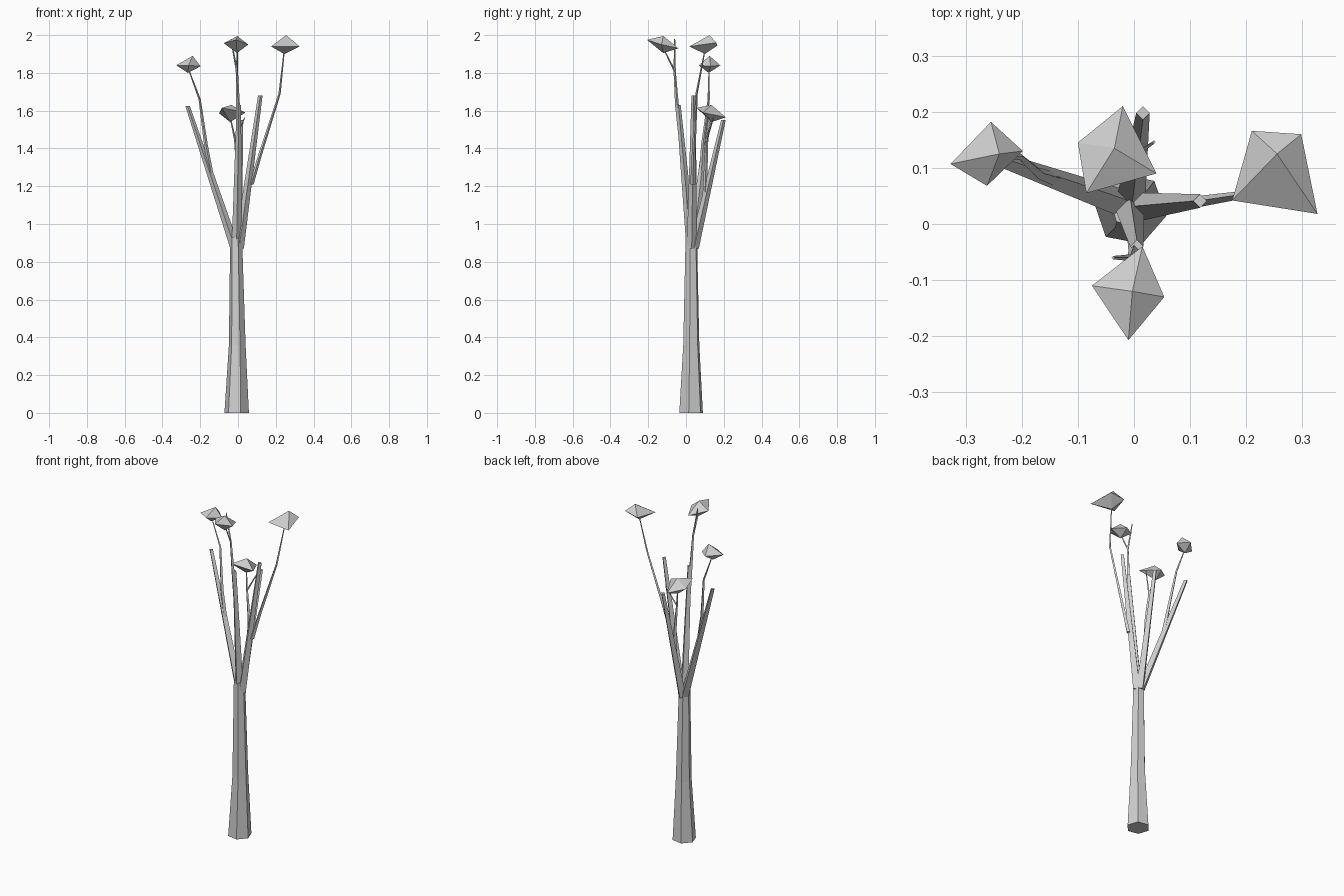
import bpy
import bmesh
from math import sin, cos, tau, radians
from mathutils import Vector

default_cube = bpy.data.objects.get("Cube")
if default_cube:
    bpy.data.objects.remove(default_cube, do_unlink=True)

# Single flat colour
grey = bpy.data.materials.new("light grey")
grey.use_nodes = True
grey.diffuse_color = (0.63, 0.63, 0.63, 1)
shader = next(n for n in grey.node_tree.nodes if n.type == 'BSDF_PRINCIPLED')
shader.inputs["Base Color"].default_value = grey.diffuse_color


def finish(name, bm):
    """Turn a bmesh into a flat shaded object in the scene."""
    bmesh.ops.recalc_face_normals(bm, faces=bm.faces)
    mesh = bpy.data.meshes.new(name)
    bm.to_mesh(mesh)
    bm.free()
    mesh.materials.append(grey)
    obj = bpy.data.objects.new(name, mesh)
    bpy.context.collection.objects.link(obj)
    return obj


def limb(name, path, radii, sides=4, turn=0.0):
    """Tapered, capped tube through the path with level rings."""
    bm = bmesh.new()
    rings = []
    for point, radius in zip(path, radii):
        ring = []
        for i in range(sides):
            a = turn + tau * i / sides
            offset = Vector((cos(a), sin(a), 0)) * radius
            ring.append(bm.verts.new(Vector(point) + offset))
        rings.append(ring)
    for low, high in zip(rings, rings[1:]):
        for i in range(sides):
            j = (i + 1) % sides
            bm.faces.new((low[i], low[j], high[j], high[i]))
    bm.faces.new(rings[0][::-1])
    bm.faces.new(rings[-1])
    return finish(name, bm)


def leaf_clump(name, base, apex, rim):
    """Irregular eight sided gem: four rim corners between two points."""
    bm = bmesh.new()
    bottom, top = bm.verts.new(base), bm.verts.new(apex)
    corners = [bm.verts.new(p) for p in rim]
    for i, a in enumerate(corners):
        b = corners[(i + 1) % len(corners)]
        bm.faces.new((a, b, top))
        bm.faces.new((b, a, bottom))
    return finish(name, bm)


# Trunk: six sided, flared at the foot
limb("trunk",
     [(-0.007, 0.027, 0), (-0.004, 0.028, 0.36), (-0.01, 0.028, 0.93)],
     [0.066, 0.045, 0.032], sides=6, turn=radians(-11))

# Main branches: straight, tapering, cut off square
branches = {
    "right_branch": ((-0.015, 0.035, 0.87), (-0.267, 0.125, 1.625)),
    "front_branch": ((-0.008, 0.028, 0.87), (0.005, -0.04, 1.63)),
    "left_branch": ((0.005, 0.03, 0.87), (0.118, 0.041, 1.68)),
    "back_branch": ((-0.006, 0.042, 0.87), (0.016, 0.198, 1.55)),
}
for name, path in branches.items():
    limb(name, path, [0.026, 0.012])

# Thin stems growing out of the branches up to the leaf clumps
stems = {
    "right_stem": [(-0.14, 0.08, 1.25), (-0.17, 0.09, 1.42),
                   (-0.203, 0.12, 1.66), (-0.262, 0.122, 1.82)],
    "front_stem": [(0, -0.01, 1.3), (0, -0.048, 1.63),
                   (-0.006, -0.06, 1.81), (-0.003, -0.12, 1.93)],
    "left_stem": [(0.07, 0.036, 1.21), (0.115, 0.04, 1.36),
                  (0.22, 0.056, 1.69), (0.245, 0.1, 1.92)],
    "back_stem": [(0.004, 0.1, 1.14), (0, 0.105, 1.3),
                  (-0.016, 0.11, 1.45), (-0.04, 0.138, 1.56)],
}
for name, path in stems.items():
    limb(name, path, [0.013, 0.01, 0.006, 0.003])

# Bare side twigs
limb("front_twig", [stems["front_stem"][2], (-0.037, -0.06, 1.98)],
     [0.006, 0.003])
limb("back_twig", [stems["back_stem"][2], (0.036, 0.146, 1.565)],
     [0.006, 0.003])

# Leaf clumps
leaf_clump("right_leaves", (-0.265, 0.12, 1.8), (-0.24, 0.125, 1.89),
           [(-0.327, 0.107, 1.84), (-0.262, 0.068, 1.84),
            (-0.198, 0.13, 1.835), (-0.255, 0.182, 1.84)])
leaf_clump("front_leaves", (-0.005, -0.12, 1.905), (-0.003, -0.12, 1.995),
           [(-0.075, -0.11, 1.957), (-0.01, -0.207, 1.975),
            (0.054, -0.13, 1.95), (0.015, -0.04, 1.93)])
leaf_clump("left_leaves", (0.245, 0.1, 1.9), (0.255, 0.125, 2),
           [(0.175, 0.042, 1.94), (0.327, 0.018, 1.94),
            (0.298, 0.16, 1.96), (0.21, 0.166, 1.945)])
leaf_clump("back_leaves", (-0.042, 0.138, 1.54), (-0.035, 0.135, 1.63),
           [(-0.1, 0.145, 1.586), (-0.085, 0.055, 1.615),
            (0.04, 0.09, 1.59), (-0.02, 0.21, 1.565)])
